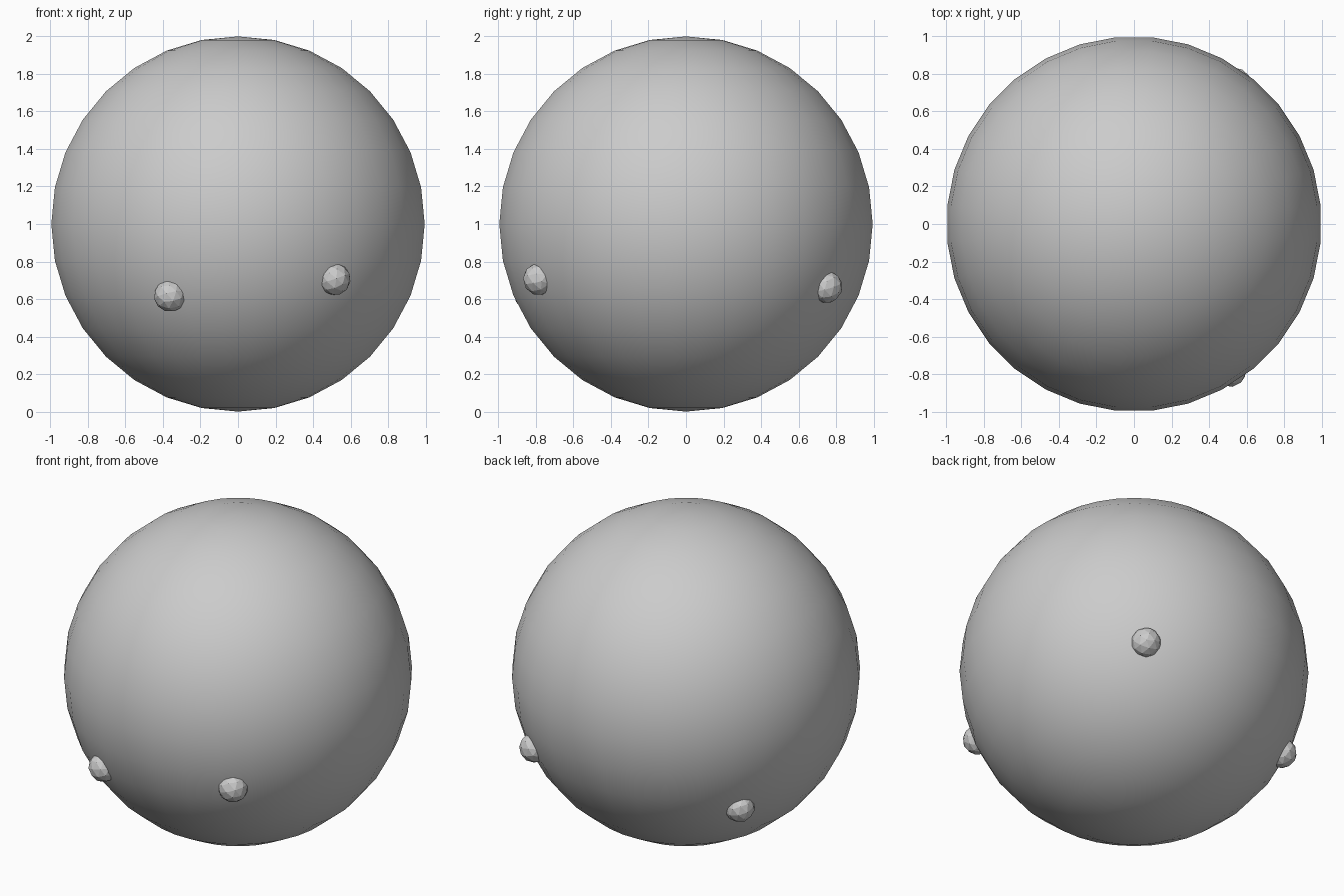
import bpy, math
from mathutils import Vector

if "Cube" in bpy.data.objects:
    bpy.data.objects.remove(bpy.data.objects["Cube"])

# Main ball: smooth 32 x 16 sphere, turned half a segment
bpy.ops.mesh.primitive_uv_sphere_add(segments=32, ring_count=16, radius=1,
                                     location=(0, 0, 1),
                                     rotation=(0, 0, math.pi / 32))
ball = bpy.context.object
ball.name = "ball"
bpy.ops.object.shade_smooth()

# Small faceted knobs half sunk into the lower half of the ball
directions = [(-0.36, -0.825, -0.38), (0.515, -0.785, -0.295),
              (0.54, 0.75, -0.337), (-0.715, 0.48, -0.49)]
for i, d in enumerate(directions):
    n = Vector(d).normalized()
    bpy.ops.mesh.primitive_ico_sphere_add(
        subdivisions=2, radius=0.088,
        location=n * 0.979 + Vector((0, 0, 1)),
        rotation=n.to_track_quat('Z', 'Y').to_euler())
    bpy.context.object.name = f"knob_{i + 1}"
